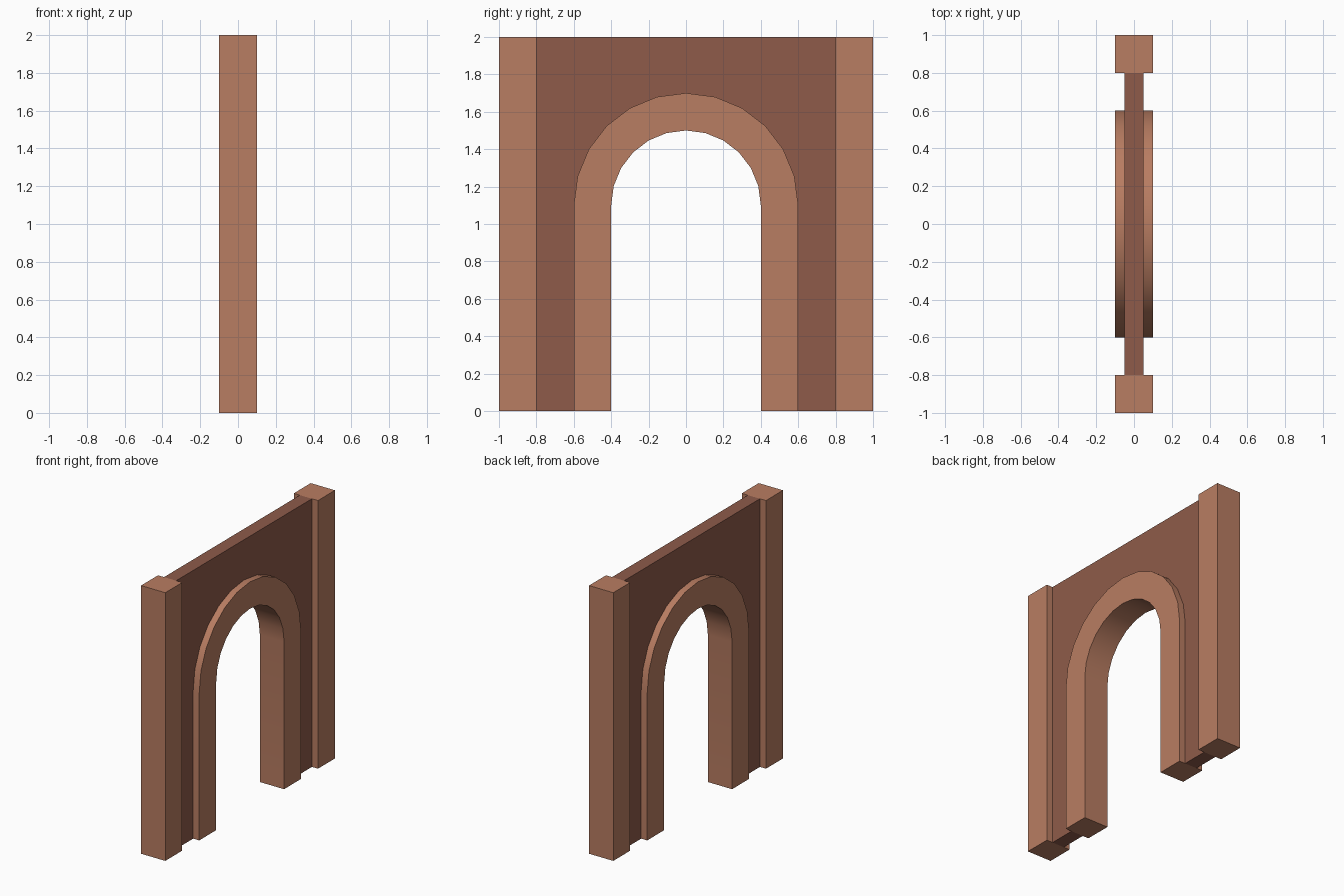
import bpy, bmesh, math

if "Cube" in bpy.data.objects:
    bpy.data.objects.remove(bpy.data.objects["Cube"])


def material(name, rgb):
    m = bpy.data.materials.new(name)
    m.diffuse_color = (*rgb, 1.0)
    m.use_nodes = True
    m.node_tree.nodes["Principled BSDF"].inputs["Base Color"].default_value = m.diffuse_color
    return m


trim = material("light terracotta", (0.485, 0.205, 0.122))
panel = material("dark terracotta", (0.271, 0.105, 0.068))

SPRING = 1.1  # height where the arch curve starts


def arch_line(r, segments=12):
    """Outline of an arched opening in (y, z), foot to foot."""
    pts = [(r, 0.0)]
    for i in range(segments + 1):
        a = math.pi * i / segments
        pts.append((r * math.cos(a), SPRING + r * math.sin(a)))
    return pts + [(-r, 0.0)]


def extrude_profile(name, pts, half, mat, smooth=False):
    """Solid from a (y, z) outline, extruded from x = -half to +half."""
    bm = bmesh.new()
    face = bm.faces.new([bm.verts.new((-half, y, z)) for y, z in pts])
    new = bmesh.ops.extrude_face_region(bm, geom=[face])["geom"]
    verts = [g for g in new if isinstance(g, bmesh.types.BMVert)]
    bmesh.ops.translate(bm, verts=verts, vec=(2 * half, 0, 0))
    bmesh.ops.recalc_face_normals(bm, faces=bm.faces)
    mesh = bpy.data.meshes.new(name)
    bm.to_mesh(mesh)
    bm.free()
    mesh.materials.append(mat)
    obj = bpy.data.objects.new(name, mesh)
    bpy.context.collection.objects.link(obj)
    if smooth:
        bpy.ops.object.select_all(action='DESELECT')
        obj.select_set(True)
        bpy.context.view_layer.objects.active = obj
        bpy.ops.object.shade_smooth_by_angle(angle=math.radians(30))
    return obj


# Recessed wall around the arch
extrude_profile("wall_panel",
                arch_line(0.6) + [(-0.8, 0), (-0.8, 2), (0.8, 2), (0.8, 0)],
                0.05, panel)

# Raised arch surround
extrude_profile("arch_surround", arch_line(0.6) + arch_line(0.4)[::-1],
                0.1, trim, smooth=True)

# Pillars at both ends
for side, s in (("left", -1), ("right", 1)):
    extrude_profile(side + "_pillar",
                    [(s * 0.8, 0), (s, 0), (s, 2), (s * 0.8, 2)], 0.1, trim)
